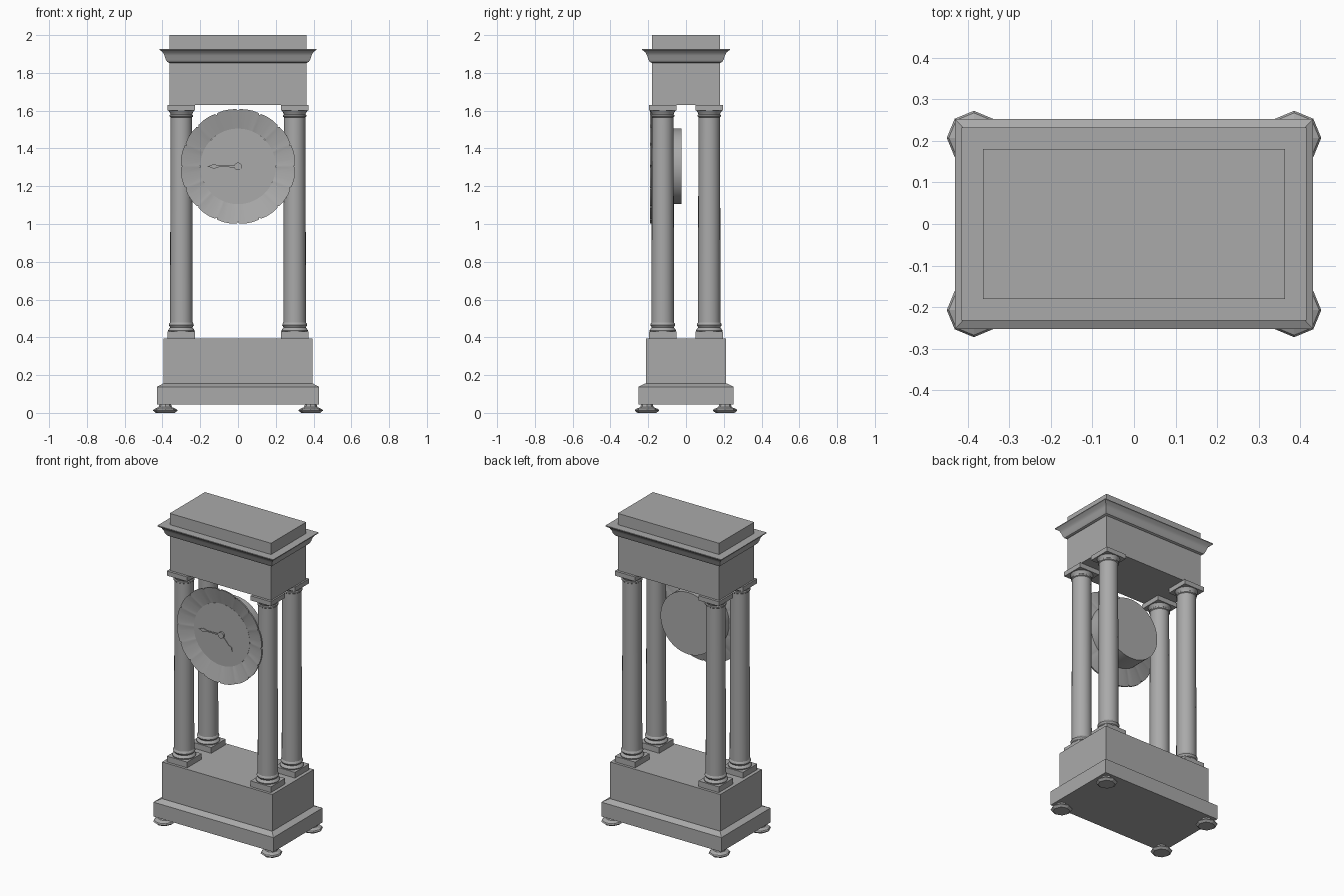
import bpy
import bmesh
from math import sin, cos, pi, radians
from mathutils import Vector

old = bpy.data.objects.get("Cube")
if old:
    bpy.data.objects.remove(old, do_unlink=True)

# One plain stone grey for the whole clock
GREY = (0.4, 0.4, 0.4, 1.0)
grey = bpy.data.materials.new("stone_grey")
grey.use_nodes = True
grey.diffuse_color = GREY
grey.node_tree.nodes["Principled BSDF"].inputs["Base Color"].default_value = GREY


def loft(name, loops, smooth=True, caps=True):
    """Skin a stack of equal-length loops and close both ends."""
    bm = bmesh.new()
    rows = [[bm.verts.new(p) for p in loop] for loop in loops]
    n = len(rows[0])
    for a, b in zip(rows, rows[1:]):
        for i in range(n):
            j = (i + 1) % n
            bm.faces.new((a[i], a[j], b[j], b[i]))
    if caps:
        bm.faces.new(rows[0])
        bm.faces.new(rows[-1])
    bmesh.ops.recalc_face_normals(bm, faces=bm.faces)
    mesh = bpy.data.meshes.new(name)
    bm.to_mesh(mesh)
    bm.free()
    mesh.materials.append(grey)
    obj = bpy.data.objects.new(name, mesh)
    bpy.context.collection.objects.link(obj)
    if smooth:
        bpy.ops.object.select_all(action='DESELECT')
        obj.select_set(True)
        bpy.context.view_layer.objects.active = obj
        bpy.ops.object.shade_smooth_by_angle(angle=radians(30))
    return obj


def rect(hx, hy, z, cx=0, cy=0):
    return [Vector((cx + sx * hx, cy + sy * hy, z))
            for sx, sy in ((-1, -1), (1, -1), (1, 1), (-1, 1))]


def block(name, hx, hy, z0, z1, cx=0, cy=0):
    return loft(name, [rect(hx, hy, z, cx, cy) for z in (z0, z1)], smooth=False)


def turned(name, profile, cx, cy, sides, smooth=True):
    """Vertical turned part from (radius, height) pairs."""
    angles = [2 * pi * i / sides for i in range(sides)]
    return loft(name, [[Vector((cx + r * cos(a), cy + r * sin(a), z)) for a in angles]
                       for r, z in profile], smooth)


# Stepped base
loft("base_plinth", [rect(0.43, 0.252, 0.045), rect(0.43, 0.252, 0.138),
                     rect(0.397, 0.217, 0.155)], smooth=False)
block("base_block", 0.395, 0.213, 0.15, 0.393)

# Entablature: frieze, curved cornice and top slab
block("frieze", 0.363, 0.18, 1.63, 1.86)
cornice = [(0, 1.852), (0.012, 1.858), (0.02, 1.872), (0.026, 1.892),
           (0.034, 1.908), (0.052, 1.922), (0.052, 1.927)]
loft("cornice", [rect(0.363 + d, 0.18 + d, z) for d, z in cornice])
block("top_slab", 0.363, 0.18, 1.925, 2.0)

# Feet and columns at the four corners
FOOT = [(0.05, 0), (0.065, 0.012), (0.06, 0.02), (0.036, 0.03), (0.03, 0.046)]
SHAFT = [(0.068, 0.43), (0.07, 0.437), (0.064, 0.446), (0.058, 0.452), (0.062, 0.458),
         (0.066, 0.464), (0.064, 0.472), (0.06, 0.478), (0.057, 1.565), (0.062, 1.569),
         (0.062, 1.577), (0.057, 1.581), (0.06, 1.588), (0.069, 1.602)]
for sy, depth in ((-1, "front"), (1, "back")):
    for sx, side in ((-1, "right"), (1, "left")):
        tag = f"{depth}_{side}"
        turned(f"foot_{tag}", FOOT, sx * 0.385, sy * 0.207, 8, smooth=False)
        cx, cy = sx * 0.3, sy * 0.123
        block(f"column_base_{tag}", 0.073, 0.073, 0.393, 0.43, cx, cy)
        turned(f"column_{tag}", SHAFT, cx, cy, 24)
        block(f"column_cap_{tag}", 0.073, 0.073, 1.6, 1.63, cx, cy)

# Movement drum and dished dial, around a centre between the front columns
CENTRE = 1.305
LOBES = 16
RIM = [(0, 0.294), (0.06, 0.303), (0.35, 0.305), (0.65, 0.305), (0.94, 0.303)]


def ring(radius, y, count=64):
    return [Vector((radius * cos(2 * pi * i / count), y, CENTRE + radius * sin(2 * pi * i / count)))
            for i in range(count)]


def dial_loop(y, radius=None):
    """Ring following the notched rim, or a plain circle with matching points."""
    loop = []
    for k in range(LOBES):
        for t, r in RIM:
            a = 2 * pi * (k + t) / LOBES
            r = radius or r
            loop.append(Vector((r * cos(a), y, CENTRE + r * sin(a))))
    return loop


loft("movement_drum", [ring(0.2, -0.163), ring(0.2, -0.025)])
loft("dial_rim", [dial_loop(-0.165, 0.2), dial_loop(-0.191), dial_loop(-0.182),
                  dial_loop(-0.157, 0.2)], caps=False)
loft("dial_face", [ring(0.2, -0.166), ring(0.2, -0.16)], smooth=False)
loft("hand_hub", [ring(0.02, -0.165, 24), ring(0.02, -0.178, 24)])


def hand(name, angle, length, y):
    """Thin pointer with a lozenge near its tip."""
    half = [(0, 0.005), (0.62, 0.004), (0.78, 0.013), (0.9, 0.004)]
    outline = ([(t * length, w) for t, w in half] + [(length, 0)]
               + [(t * length, -w) for t, w in reversed(half)])
    ca, sa = cos(angle), sin(angle)
    loft(name, [[Vector((u * ca - v * sa, d, CENTRE + u * sa + v * ca)) for u, v in outline]
                for d in (y, y - 0.003)], smooth=False)


hand("minute_hand", pi, 0.165, -0.172)
hand("hour_hand", radians(-48), 0.12, -0.168)
